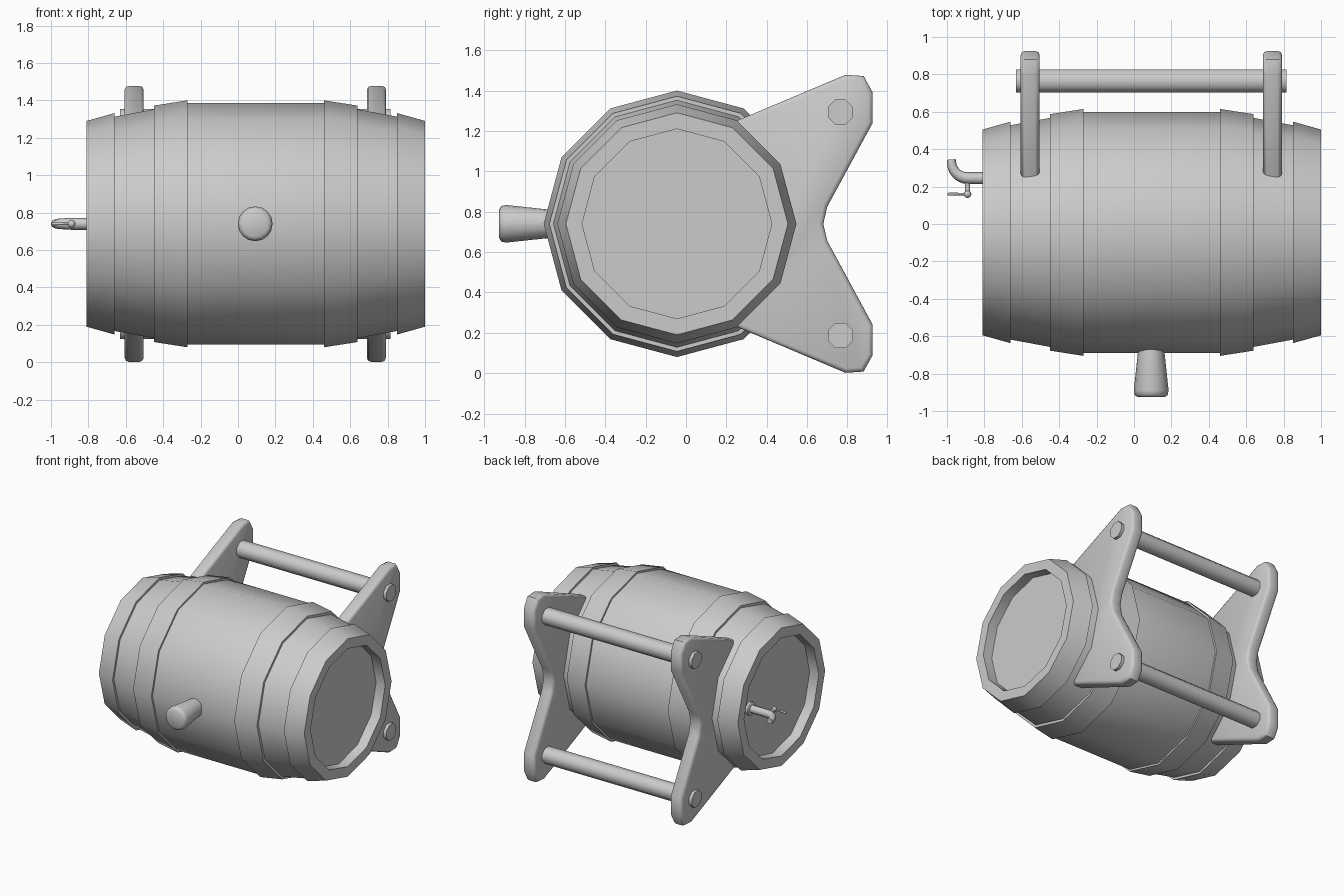
import bpy, bmesh
from math import cos, sin, pi, radians
from mathutils import Vector

if "Cube" in bpy.data.objects:
    bpy.data.objects.remove(bpy.data.objects["Cube"])

CX, CY, CZ = 0.095, -0.045, 0.74   # barrel centre


def finish(name, bm, angle=40):
    bmesh.ops.recalc_face_normals(bm, faces=bm.faces[:])
    me = bpy.data.meshes.new(name)
    bm.to_mesh(me)
    bm.free()
    ob = bpy.data.objects.new(name, me)
    bpy.context.collection.objects.link(ob)
    bpy.ops.object.select_all(action='DESELECT')
    ob.select_set(True)
    bpy.context.view_layer.objects.active = ob
    bpy.ops.object.shade_smooth_by_angle(angle=radians(angle))
    return ob


def lathe(name, profile, sides, origin, axis, phase=0.0, closed=False, angle=40):
    """Spin (distance, radius) points around an axis."""
    rot = Vector(axis).to_track_quat('Z', 'Y')
    bm = bmesh.new()
    rings = []
    for t, r in profile:
        rings.append([bm.verts.new(rot @ Vector((
            r * cos(phase + 2 * pi * i / sides),
            r * sin(phase + 2 * pi * i / sides), t)) + Vector(origin))
            for i in range(sides)])
    pairs = list(zip(rings, rings[1:]))
    if closed:
        pairs.append((rings[-1], rings[0]))
    else:
        bm.faces.new(rings[0])
        bm.faces.new(rings[-1])
    for a, b in pairs:
        for i in range(sides):
            j = (i + 1) % sides
            bm.faces.new((a[i], a[j], b[j], b[i]))
    return finish(name, bm, angle)


# Barrel staves with recessed ends
half = [(0.365, 0.645), (0.545, 0.612), (0.755, 0.573), (0.905, 0.545),
        (0.905, 0.47), (0.825, 0.47)]
profile = [(-t, r) for t, r in reversed(half)] + half
lathe("barrel_body", profile, 12, (CX, CY, CZ), (1, 0, 0))

# Metal hoops, mirrored to both ends
for side, s in (("left", -1), ("right", 1)):
    lathe("end_hoop_" + side,
          [(0.905, 0.54), (0.905, 0.55), (0.755, 0.592), (0.755, 0.56)],
          12, (CX, CY, CZ), (s, 0, 0), closed=True)
    lathe("middle_hoop_" + side,
          [(0.545, 0.60), (0.545, 0.632), (0.365, 0.66), (0.365, 0.63)],
          12, (CX, CY, CZ), (s, 0, 0), closed=True)

# Bracket plates
upper = [(0.25, 0.51), (0.79, 0.738), (0.88, 0.732), (0.925, 0.65),
         (0.925, 0.50), (0.70, 0.085)]
outline = upper + [(0.68, 0.0)] + [(y, -z) for y, z in reversed(upper)]
for side, x in (("left", -0.555), ("right", 0.74)):
    bm = bmesh.new()
    face = bm.faces.new([bm.verts.new((x - 0.051, y, CZ + z)) for y, z in outline])
    ext = bmesh.ops.extrude_face_region(bm, geom=[face], use_keep_orig=True)
    verts = [g for g in ext["geom"] if isinstance(g, bmesh.types.BMVert)]
    bmesh.ops.translate(bm, verts=verts, vec=(0.102, 0, 0))
    bmesh.ops.recalc_face_normals(bm, faces=bm.faces[:])
    rims = [e for e in bm.edges if abs(e.verts[0].co.x - e.verts[1].co.x) < 1e-5]
    bmesh.ops.bevel(bm, geom=rims, offset=0.022, segments=2, profile=0.5,
                    affect='EDGES')
    finish("bracket_plate_" + side, bm, 50)

# Rods through the brackets
for level, z in (("upper", 1.293), ("lower", 0.187)):
    lathe("rod_" + level, [(-0.63, 0.067), (0.815, 0.067)], 8,
          (0, 0.765, z), (1, 0, 0), phase=pi / 8, angle=50)

# Bung on the front
lathe("bung", [(0.60, 0.062), (0.89, 0.093), (0.915, 0.088), (0.926, 0.07)],
      16, (0.092, 0, CZ), (0, -1, 0), angle=50)

# Tap: flange, curved spout, stem, knob and lever
lathe("tap_flange", [(0.72, 0.052), (0.75, 0.052), (0.755, 0.045)], 12,
      (0, 0.245, CZ), (-1, 0, 0))
path = [(-0.73, 0.245)]
path += [(-0.888 - 0.088 * sin(a), 0.333 - 0.088 * cos(a))
         for a in (pi / 2 * i / 6 for i in range(7))]
path.append((-0.977, 0.345))
cu = bpy.data.curves.new("tap_spout", 'CURVE')
cu.dimensions = '3D'
cu.bevel_depth = 0.032
cu.bevel_resolution = 2
cu.use_fill_caps = True
sp = cu.splines.new('POLY')
sp.points.add(len(path) - 1)
for i, (p, (x, y)) in enumerate(zip(sp.points, path)):
    p.co = (x, y, CZ, 1)
    p.radius = 1.0 - 0.28 * max(0, i - 1) / (len(path) - 2)
spout = bpy.data.objects.new("tap_spout", cu)
bpy.context.collection.objects.link(spout)
bpy.ops.object.select_all(action='DESELECT')
spout.select_set(True)
bpy.context.view_layer.objects.active = spout
bpy.ops.object.convert(target='MESH')
bpy.ops.object.shade_smooth_by_angle(angle=radians(50))

lathe("tap_stem", [(-0.23, 0.014), (-0.16, 0.014)], 8, (-0.89, 0, CZ),
      (0, -1, 0), angle=50)
bm = bmesh.new()
bmesh.ops.create_uvsphere(bm, u_segments=12, v_segments=8, radius=0.021)
bmesh.ops.translate(bm, verts=bm.verts[:], vec=(-0.89, 0.16, CZ))
finish("tap_knob", bm, 60)
lathe("tap_lever", [(0.89, 0.006), (0.985, 0.008), (0.997, 0.006)], 8,
      (0, 0.16, CZ), (-1, 0, 0), angle=50)
